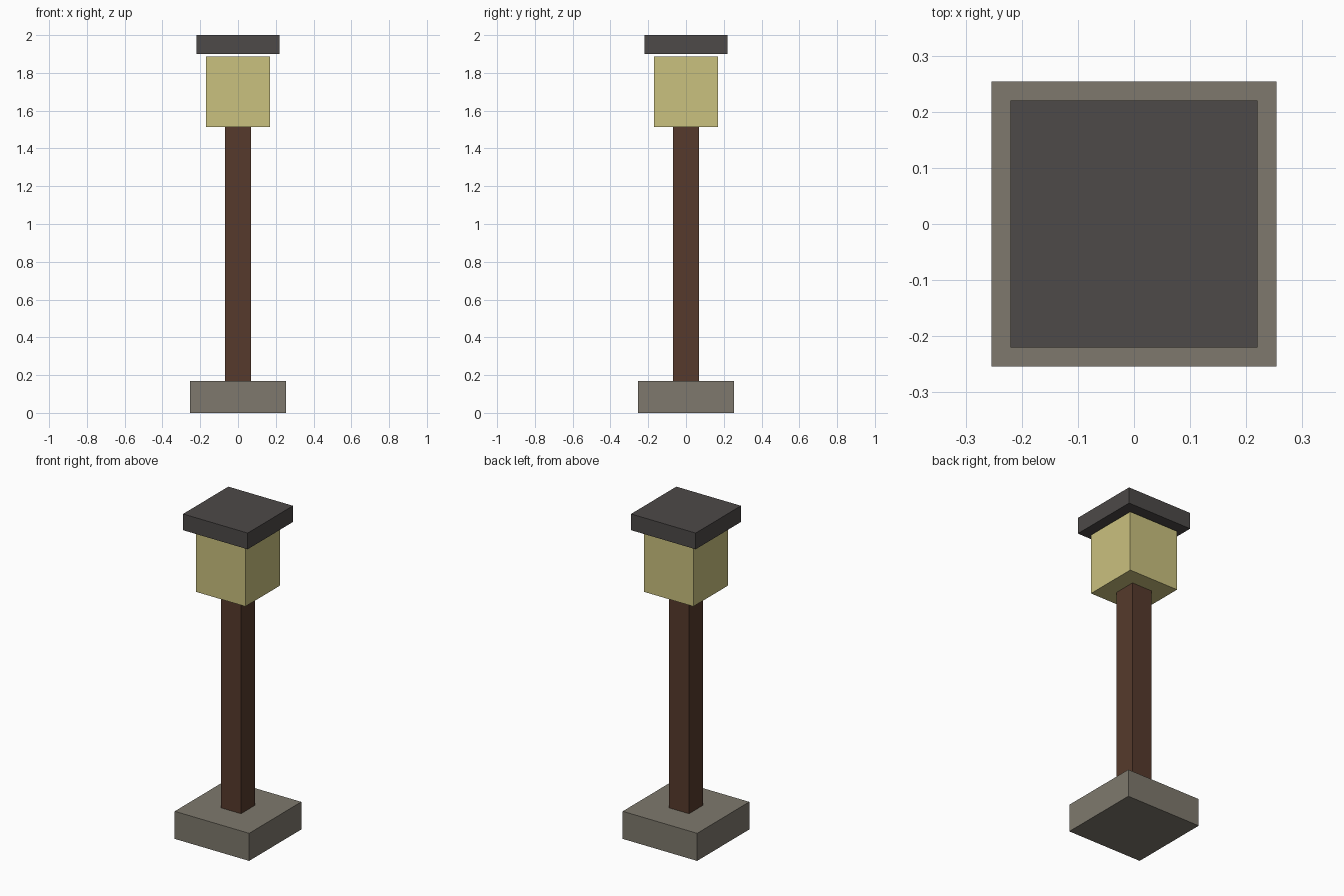
import bpy

default = bpy.data.objects.get("Cube")
if default:
    bpy.data.objects.remove(default, do_unlink=True)


def material(name, rgb):
    mat = bpy.data.materials.new(name)
    mat.use_nodes = True
    color = (*rgb, 1.0)
    mat.diffuse_color = color
    mat.node_tree.nodes["Principled BSDF"].inputs["Base Color"].default_value = color
    return mat


def block(name, width, bottom, top, mat):
    """Square block centred on the vertical axis."""
    bpy.ops.mesh.primitive_cube_add(size=1, location=(0, 0, (bottom + top) / 2))
    obj = bpy.context.object
    obj.name = name
    obj.scale = (width, width, top - bottom)
    bpy.ops.object.transform_apply(location=False, rotation=False, scale=True)
    obj.data.materials.append(mat)
    return obj


stone = material("grey stone", (0.209, 0.191, 0.153))
wood = material("dark brown wood", (0.093, 0.042, 0.025))
glow = material("pale yellow glass", (0.591, 0.533, 0.209))
iron = material("charcoal metal", (0.074, 0.067, 0.065))

# Plinth and post (post ends just inside the lantern)
block("base", 0.508, 0.0, 0.17, stone)
block("post", 0.136, 0.17, 1.525, wood)

# Lantern, with a narrow gap below its cap
block("lantern", 0.338, 1.514, 1.887, glow)
block("cap", 0.441, 1.9, 2.0, iron)
